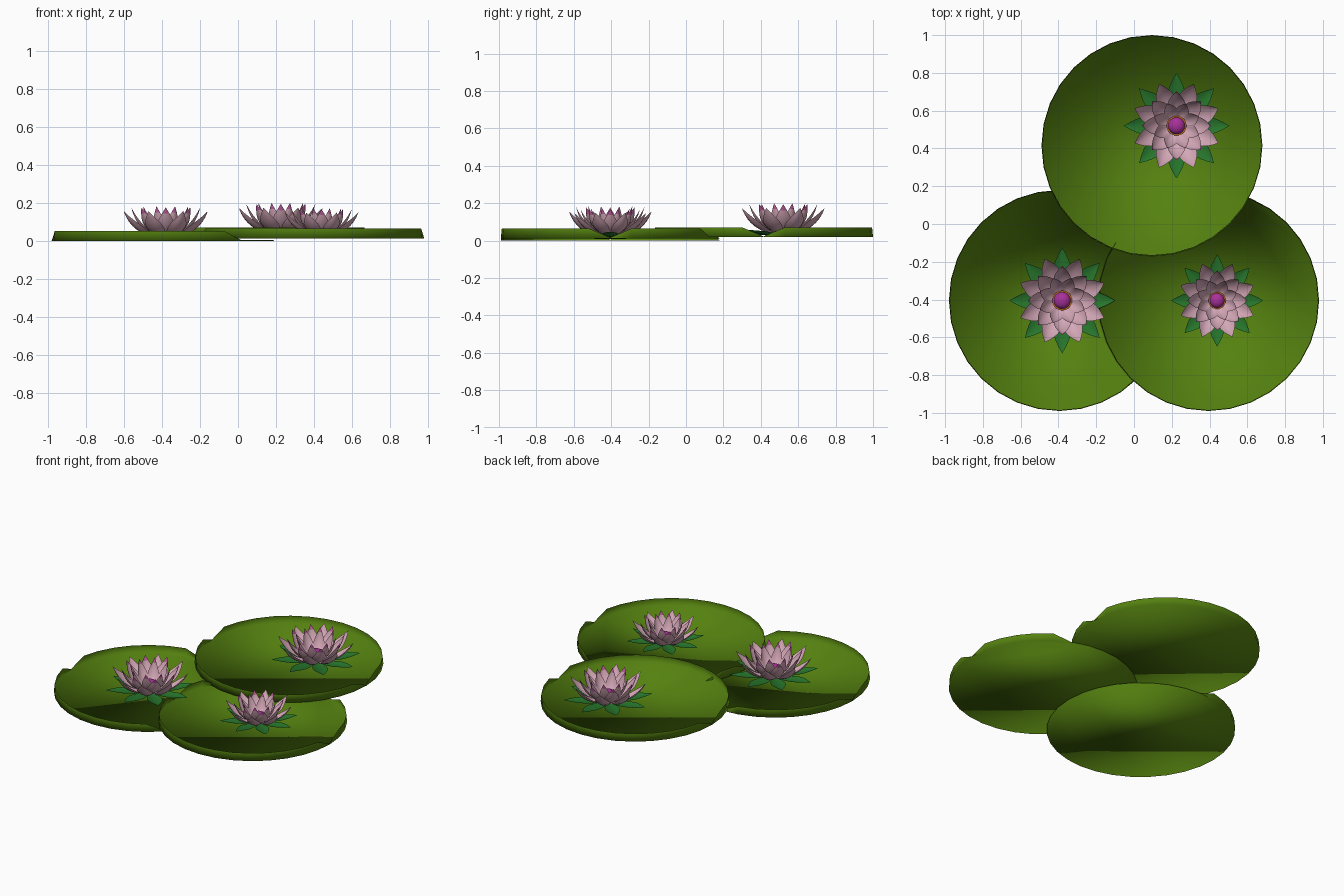
import bpy, bmesh, math
from mathutils import Vector

if "Cube" in bpy.data.objects:
    bpy.data.objects.remove(bpy.data.objects["Cube"])


def material(name, rgb):
    m = bpy.data.materials.new(name)
    m.diffuse_color = (*rgb, 1)
    m.use_nodes = True
    m.node_tree.nodes["Principled BSDF"].inputs["Base Color"].default_value = m.diffuse_color
    return m


PAD = material("pad_green", (0.09, 0.22, 0.005))
SEPAL = material("sepal_green", (0.02, 0.18, 0.025))
PETAL = material("petal_pink", (0.66, 0.39, 0.47))
TIP = material("petal_tip_rose", (0.52, 0.12, 0.36))
CORE = material("core_purple", (0.40, 0.03, 0.33))
STAMEN = material("stamen_orange", (0.65, 0.18, 0.02))

R, RIM, SIDES = 0.585, 0.052, 32
# pads from lowest to highest: centre x, y, disc height
PADS = [(-0.395, -0.405, 0.0), (0.395, -0.405, 0.012), (0.095, 0.415, 0.018)]
# flowers: centre x, y, base height, scale
FLOWERS = [(-0.38, -0.405, 0.004, 1.0), (0.44, -0.405, 0.016, 0.87),
           (0.225, 0.52, 0.022, 1.0)]


def finish(bm, name, mats):
    for f in bm.faces:
        f.smooth = True
    me = bpy.data.meshes.new(name)
    bm.to_mesh(me)
    bm.free()
    for m in mats:
        me.materials.append(m)
    ob = bpy.data.objects.new(name, me)
    bpy.context.collection.objects.link(ob)
    return ob


def lily_pad(i):
    """Flat disc with an upturned rim; rim folds down at both sides and under higher pads."""
    cx, cy, z = PADS[i]
    bm = bmesh.new()
    low, high = [], []
    for k in range(SIDES):
        a = 2 * math.pi * k / SIDES
        c, s = math.cos(a), math.sin(a)
        x, y = cx + R * c, cy + R * s
        covered = any(math.hypot(x - p[0], y - p[1]) < 0.6 for p in PADS[i + 1:])
        h = 0.004 if covered or k in (0, SIDES // 2) else RIM
        low.append(bm.verts.new((x, y, z)))
        high.append(bm.verts.new((cx + (R - 0.005) * c, cy + (R - 0.005) * s, z + h)))
    bm.faces.new(low)
    for k in range(SIDES):
        n = (k + 1) % SIDES
        bm.faces.new((low[n], low[k], high[k], high[n]))
    finish(bm, "lily_pad_%d" % (i + 1), [PAD])


def blade(bm, angle, path, width, cup, tip, origin, scale):
    """Pointed, cupped leaf along a quadratic curve of (radius, height) points."""
    p0, p1, p2 = [Vector(p) for p in path]
    ca, sa = math.cos(angle), math.sin(angle)
    steps, across = 8, 4
    rows = []
    for i in range(steps + 1):
        t = i / steps
        p = p0 * (1 - t) ** 2 + p1 * 2 * t * (1 - t) + p2 * t * t
        d = ((p1 - p0) * (1 - t) + (p2 - p1) * t).normalized()
        # width swells past the middle, then comes to a point
        w = width / 2 * (0.3 + 0.7 * math.sin(math.pi / 2 * min(t / 0.55, 1)))
        if t > 0.55:
            w *= 1 - ((t - 0.55) / 0.45) ** 1.6
        row = []
        for j in range(across + 1):
            u = 2 * j / across - 1
            lift = cup * w * u * u
            r, h, v = p.x - d.y * lift, p.y + d.x * lift, u * w
            row.append(Vector((r * ca - v * sa, r * sa + v * ca, h)) * scale + origin)
        if i == steps:
            row = [row[across // 2]]
        rows.append([bm.verts.new(q) for q in row])
    for i in range(steps):
        a, b = rows[i], rows[i + 1]
        for j in range(across):
            if len(b) == 1:
                f = bm.faces.new((a[j + 1], a[j], b[0]))
            else:
                f = bm.faces.new((a[j + 1], a[j], b[j], b[j + 1]))
            f.material_index = 1 if tip and i == steps - 1 else 0


# layers: name, curve, width, cup, angle offset, materials, rose tip
LAYERS = [
    ("sepals", [(0.03, 0.004), (0.15, 0.004), (0.28, 0.036)], 0.095, 0.25, 0, [SEPAL], False),
    ("outer_petals", [(0.03, 0.008), (0.18, 0.02), (0.24, 0.152)], 0.10, 0.4, 0.5, [PETAL, TIP], False),
    ("middle_petals", [(0.03, 0.012), (0.145, 0.03), (0.182, 0.172)], 0.092, 0.4, 0, [PETAL, TIP], True),
    ("inner_petals", [(0.03, 0.016), (0.105, 0.04), (0.128, 0.178)], 0.072, 0.4, 0.5, [PETAL, TIP], True),
]


def flower(i):
    x, y, z, s = FLOWERS[i]
    origin = Vector((x, y, z))
    for name, path, width, cup, off, mats, tip in LAYERS:
        bm = bmesh.new()
        for k in range(8):
            blade(bm, (k + off) * math.pi / 4, path, width, cup, tip, origin, s)
        finish(bm, "%s_%d" % (name, i + 1), mats)
    # stamen ring below the core
    bm = bmesh.new()
    bmesh.ops.create_cone(bm, cap_ends=True, segments=16, radius1=0.03 * s,
                          radius2=0.053 * s, depth=0.05 * s)
    bmesh.ops.translate(bm, verts=bm.verts, vec=origin + Vector((0, 0, 0.03 * s)))
    ob = finish(bm, "stamen_cup_%d" % (i + 1), [STAMEN])
    for p in ob.data.polygons:
        p.use_smooth = len(p.vertices) == 4
    # rounded core
    bm = bmesh.new()
    bmesh.ops.create_uvsphere(bm, u_segments=16, v_segments=8, radius=0.045 * s)
    for v in bm.verts:
        v.co.z *= 0.7
    bmesh.ops.translate(bm, verts=bm.verts, vec=origin + Vector((0, 0, 0.055 * s)))
    finish(bm, "flower_core_%d" % (i + 1), [CORE])


for n in range(3):
    lily_pad(n)
    flower(n)
